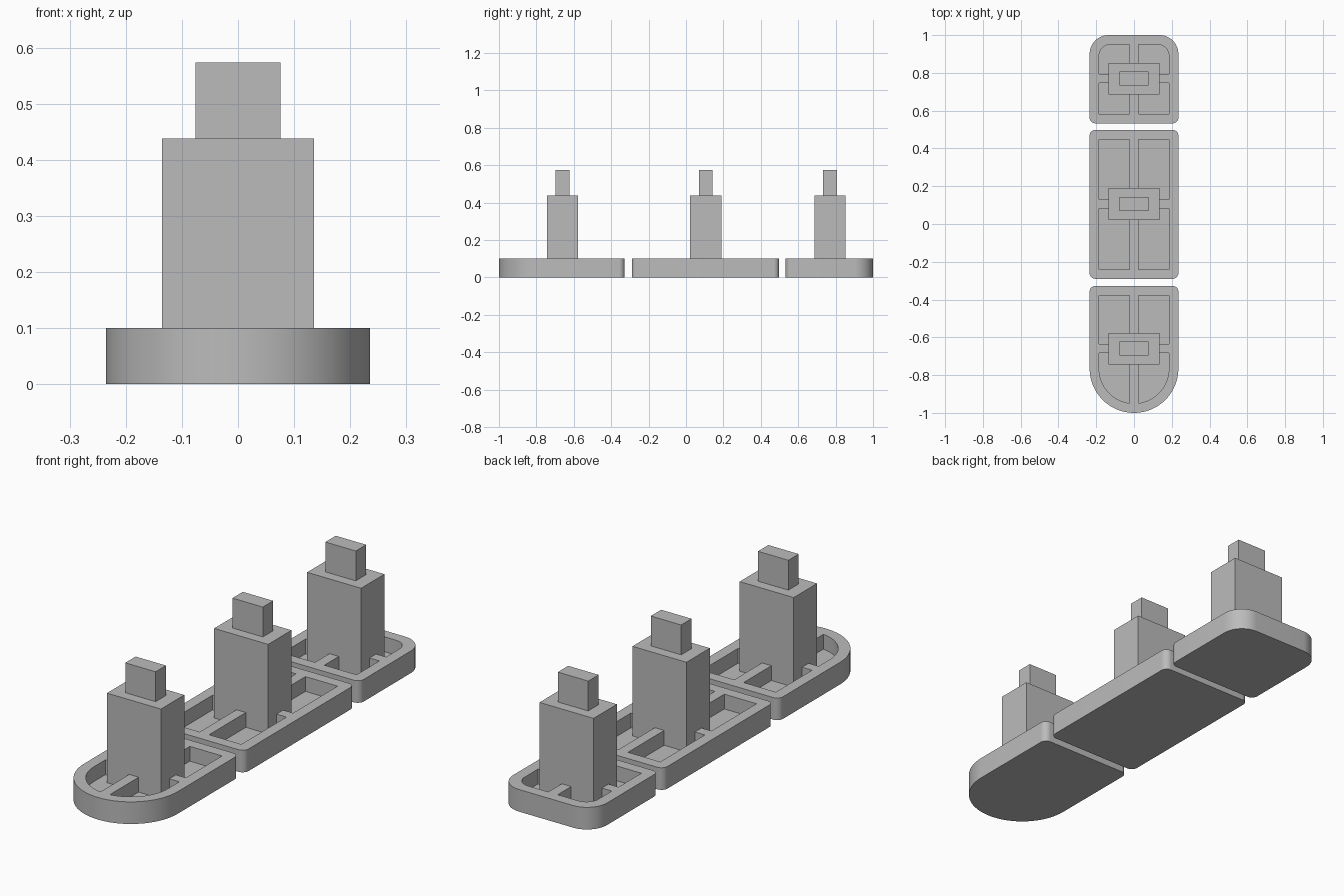
import bpy
import bmesh
from math import cos, sin, pi

if "Cube" in bpy.data.objects:
    bpy.data.objects.remove(bpy.data.objects["Cube"])

HALF_W, BASE_H, FLOOR, WALL = 0.235, 0.1, 0.033, 0.05
RIB = 0.0235

grey = bpy.data.materials.new("plain grey")
grey.use_nodes = True
grey.diffuse_color = (0.5, 0.5, 0.5, 1)
grey.node_tree.nodes["Principled BSDF"].inputs["Base Color"].default_value = (0.5, 0.5, 0.5, 1)


def slab(name, half_x, y0, y1, z0, z1, front_r=0, back_r=0):
    """Extruded rectangle with separately rounded front and back corners."""
    pts = []
    corners = [(1, 1, back_r), (-1, 1, back_r), (-1, -1, front_r), (1, -1, front_r)]
    for i, (sx, sy, r) in enumerate(corners):
        cx = sx * (half_x - r)
        cy = y1 - r if sy > 0 else y0 + r
        steps = 16 if r > 0 else 0
        for k in range(steps + 1):
            a = pi / 2 * (i + k / max(steps, 1))
            pts.append((cx + r * cos(a), cy + r * sin(a), z0))
    bm = bmesh.new()
    verts = [bm.verts.new(p) for p in pts]
    face = bm.faces.new(verts)
    top = bmesh.ops.extrude_face_region(bm, geom=[face])["geom"]
    bmesh.ops.translate(bm, vec=(0, 0, z1 - z0),
                        verts=[v for v in top if isinstance(v, bmesh.types.BMVert)])
    bmesh.ops.remove_doubles(bm, verts=bm.verts, dist=1e-5)
    bmesh.ops.recalc_face_normals(bm, faces=bm.faces)
    mesh = bpy.data.meshes.new(name)
    bm.to_mesh(mesh)
    bm.free()
    mesh.materials.append(grey)
    obj = bpy.data.objects.new(name, mesh)
    bpy.context.collection.objects.link(obj)
    return obj


def subtract(target, cutter):
    """Cut one solid out of another and discard the cutter."""
    mod = target.modifiers.new("cut", 'BOOLEAN')
    mod.operation, mod.solver, mod.object = 'DIFFERENCE', 'EXACT', cutter
    bpy.ops.object.select_all(action='DESELECT')
    bpy.context.view_layer.objects.active = target
    target.select_set(True)
    bpy.ops.object.modifier_apply(modifier=mod.name)
    bpy.data.objects.remove(cutter)


def section(name, y0, y1, post_y, front_r, back_r, in_front_r, in_back_r):
    # Tray with four pockets, divided by a long spine and a cross rib
    tray = slab(name + "_base", HALF_W, y0, y1, 0, BASE_H, front_r, back_r)
    pockets = slab("pockets", HALF_W - WALL, y0 + WALL, y1 - WALL, FLOOR, 0.3,
                   in_front_r, in_back_r)
    subtract(pockets, slab("spine", RIB, y0, y1, -0.1, 0.5))
    subtract(pockets, slab("rib", HALF_W, post_y - RIB, post_y + RIB, -0.1, 0.5))
    subtract(tray, pockets)
    bpy.ops.object.shade_smooth_by_angle(angle=pi / 6)
    # Post standing on the pocket floor, with a smaller peg on top
    slab(name + "_post", 0.135, post_y - 0.0835, post_y + 0.0835, FLOOR - 0.01, 0.438)
    slab(name + "_peg", 0.076, post_y - 0.037, post_y + 0.037, 0.438, 0.573)


section("front", -1.0, -0.328, -0.66, HALF_W, 0.03, HALF_W - WALL, 0)
section("middle", -0.29, 0.498, 0.106, 0.03, 0.03, 0, 0)
section("back", 0.533, 1.0, 0.77, 0.03, 0.1, 0, 0.06)
